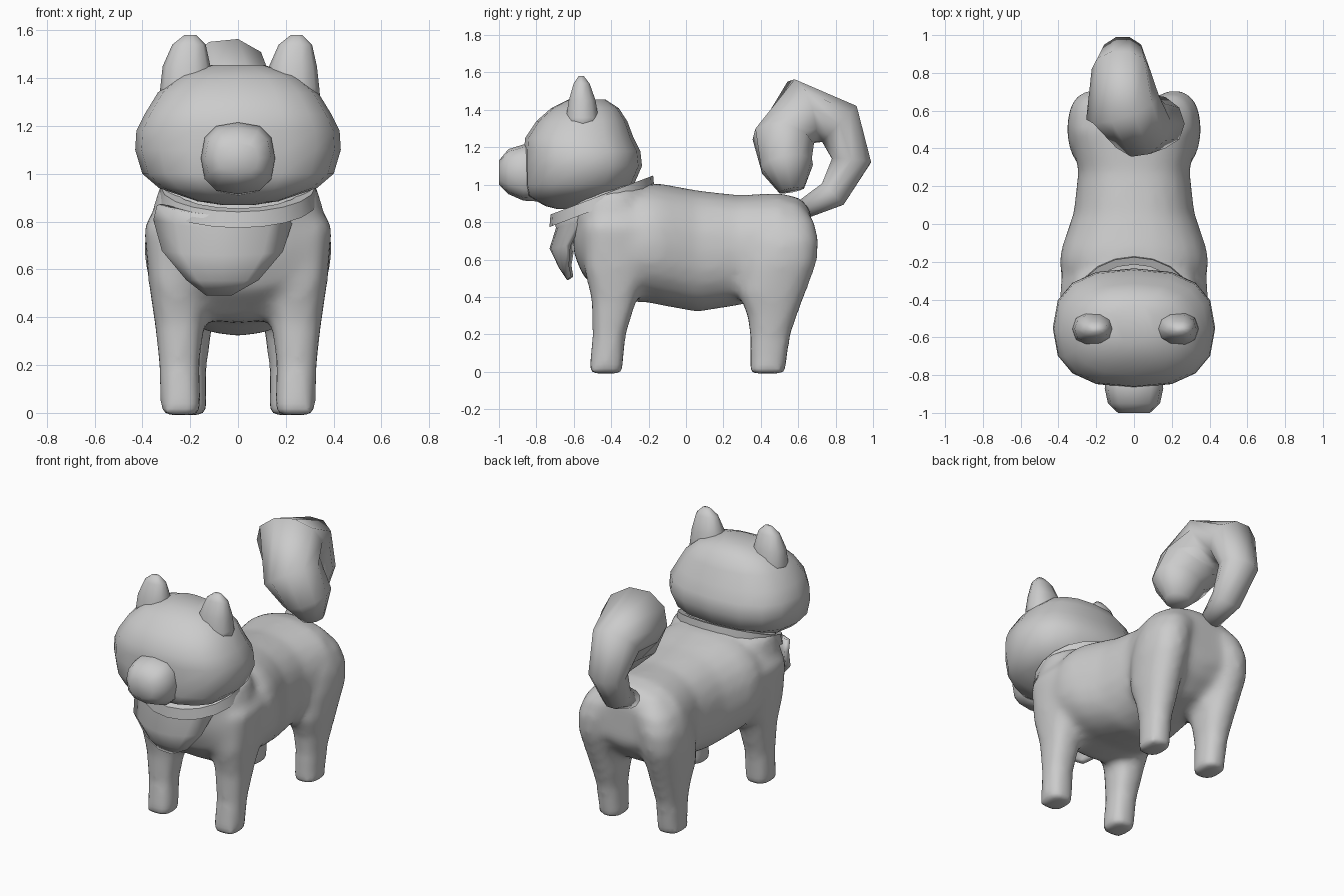
import bpy, bmesh, math
from mathutils import Vector

if "Cube" in bpy.data.objects:
    bpy.data.objects.remove(bpy.data.objects["Cube"], do_unlink=True)

grey = bpy.data.materials.new("plain grey")
grey.use_nodes = True
grey.diffuse_color = (0.6, 0.6, 0.6, 1)
grey.node_tree.nodes["Principled BSDF"].inputs["Base Color"].default_value = (0.6, 0.6, 0.6, 1)


def spow(v, e):
    return math.copysign(abs(v) ** (2 / e), v)


def skin(bm, rings, closed=False):
    """Bridge rings of points; cap the ends unless the strip is closed."""
    rows = [[bm.verts.new(p) for p in r] for r in rings]
    n = len(rows[0])
    pairs = list(zip(rows, rows[1:])) + ([(rows[-1], rows[0])] if closed else [])
    for a, b in pairs:
        for i in range(n):
            j = (i + 1) % n
            bm.faces.new((a[i], a[j], b[j], b[i]))
    if not closed:
        bm.faces.new(rows[0][::-1])
        bm.faces.new(rows[-1])


def loft(bm, axis, stations, sides=16, e=2.3, side=1):
    """Stations: position along axis, two centre values, two radii."""
    rings = []
    for t, cu, cv, ru, rv in stations:
        ring = []
        for i in range(sides):
            a = math.tau * i / sides
            u = side * cu + ru * spow(math.cos(a), e)
            v = cv + rv * spow(math.sin(a), e)
            ring.append((u, v, t) if axis == "z" else (u, t, v))
        rings.append(ring)
    skin(bm, rings)


def finish(name, bm):
    bmesh.ops.recalc_face_normals(bm, faces=bm.faces)
    me = bpy.data.meshes.new(name)
    bm.to_mesh(me)
    bm.free()
    me.materials.append(grey)
    for p in me.polygons:
        p.use_smooth = True
    ob = bpy.data.objects.new(name, me)
    bpy.context.collection.objects.link(ob)
    return ob


# Body: trunk, neck and four legs, fused into one skin
bm = bmesh.new()
loft(bm, "y", [(-.6, 0, .77, .18, .14), (-.55, 0, .74, .3, .23), (-.4, 0, .67, .37, .29),
               (-.2, 0, .69, .395, .32), (-.13, 0, .68, .385, .325), (.06, 0, .645, .32, .325),
               (.28, 0, .65, .295, .295), (.5, 0, .68, .34, .275), (.61, 0, .71, .28, .22),
               (.67, 0, .72, .18, .14)], 24)
loft(bm, "z", [(.7, 0, -.4, .34, .2), (.86, 0, -.4, .355, .23),
               (.95, 0, -.39, .33, .2), (1.0, 0, -.37, .24, .17)], 24)
front_leg = [(-.01, .24, -.43, .085, .09), (.05, .24, -.425, .085, .09), (.2, .245, -.41, .085, .09),
             (.38, .245, -.385, .105, .12), (.55, .255, -.375, .12, .17),
             (.78, .27, -.37, .125, .18), (.9, .235, -.36, .08, .12)]
rear_leg = [(-.01, .21, .435, .085, .095), (.05, .21, .44, .08, .1), (.2, .215, .45, .085, .11),
            (.3, .215, .46, .1, .135), (.42, .22, .46, .115, .18), (.58, .225, .5, .13, .2),
            (.7, .215, .52, .135, .19), (.8, .18, .52, .13, .17), (.9, .12, .5, .1, .12)]
for s in (-1, 1):
    loft(bm, "z", front_leg, 16, 2.6, s)
    loft(bm, "z", rear_leg, 16, 2.3, s)
body = finish("body", bm)
fuse = body.modifiers.new("fuse", "REMESH")
fuse.mode = "VOXEL"
fuse.voxel_size = 0.025
fuse.use_smooth_shade = True
soften = body.modifiers.new("soften", "SMOOTH")
soften.factor = 0.5
soften.iterations = 9

# Head
bm = bmesh.new()
loft(bm, "z", [(.87, 0, -.63, .07, .06), (.885, 0, -.62, .17, .13), (.94, 0, -.61, .33, .24),
               (1.0, 0, -.572, .4, .293), (1.1, 0, -.551, .43, .316), (1.18, 0, -.555, .425, .311),
               (1.25, 0, -.57, .39, .29), (1.34, 0, -.557, .335, .243), (1.41, 0, -.54, .25, .18),
               (1.455, 0, -.53, .11, .1)], 16, 2.5)
finish("head", bm)

# Muzzle
bm = bmesh.new()
loft(bm, "y", [(-.78, 0, 1.06, .15, .15), (-.87, 0, 1.065, .155, .15),
               (-.95, 0, 1.07, .138, .12), (-1.0, 0, 1.065, .085, .065)], 12, 2.6)
finish("muzzle", bm)

# Ears
for name, x in (("right_ear", -.215), ("left_ear", .23)):
    bm = bmesh.new()
    loft(bm, "z", [(1.3, x, -.555, .115, .09), (1.36, x, -.555, .11, .09), (1.45, x, -.555, .1, .075),
                   (1.54, x + .01, -.558, .07, .045), (1.58, x + .015, -.56, .025, .015)], 10)
    finish(name, bm)

# Collar: a flat band tilted down toward the front
bm = bmesh.new()
rings = []
for i in range(20):
    a = math.tau * i / 20
    ring = []
    for k, dz in ((.86, -.035), (1, -.035), (.98, .03), (.84, .03)):
        y = -.45 + .28 * k * math.sin(a)
        ring.append((.33 * k * math.cos(a), y, .915 + .38 * (y + .45) + dz))
    rings.append(ring)
skin(bm, rings, closed=True)
finish("collar", bm)

# Neckerchief flap hanging off-centre on the chest
bm = bmesh.new()
rows = []
for z, x0, x1, y0 in ((.83, -.33, .25, -.7), (.77, -.345, .22, -.68), (.66, -.31, .18, -.715),
                      (.56, -.21, .08, -.665), (.5, -.13, -.03, -.625)):
    row = []
    for i in range(7):
        x = x0 + (x1 - x0) * i / 6
        back = 1.6 * (x + .05) ** 2
        row.append(bm.verts.new((x, y0 + back, z + back * (z - .5))))
    rows.append(row)
for a, b in zip(rows, rows[1:]):
    for i in range(6):
        bm.faces.new((a[i], a[i + 1], b[i + 1], b[i]))
flap = finish("neckerchief", bm)
thick = flap.modifiers.new("thick", "SOLIDIFY")
thick.thickness = 0.03
thick.offset = 0

# Tail: a tapered tube swept round the curl, drifting sideways to its tip
path = [(-.05, .63, .87, .055), (-.05, .785, .95, .085), (-.06, .885, 1.13, .11), (-.07, .82, 1.325, .14),
        (-.06, .615, 1.39, .185), (.035, .52, 1.23, .17), (.12, .54, 1.1, .145), (.14, .565, .97, .07)]
pts = [Vector(p[:3]) for p in path]
bm = bmesh.new()
rings = []
for i, c in enumerate(pts):
    t = (pts[min(i + 1, len(pts) - 1)] - pts[max(i - 1, 0)]).normalized()
    u = Vector((1, 0, 0))
    u = (u - t * u.dot(t)).normalized()
    v = t.cross(u)
    r = path[i][3]
    rings.append([c + r * (u * 1.1 * math.cos(math.tau * k / 10) + v * math.sin(math.tau * k / 10))
                  for k in range(10)])
skin(bm, rings)
finish("tail", bm)

# Keep the rims of the cloth parts crisp
bpy.ops.object.select_all(action="DESELECT")
for name in ("collar", "neckerchief"):
    ob = bpy.data.objects[name]
    ob.select_set(True)
    bpy.context.view_layer.objects.active = ob
bpy.ops.object.shade_smooth_by_angle(angle=math.radians(60))
